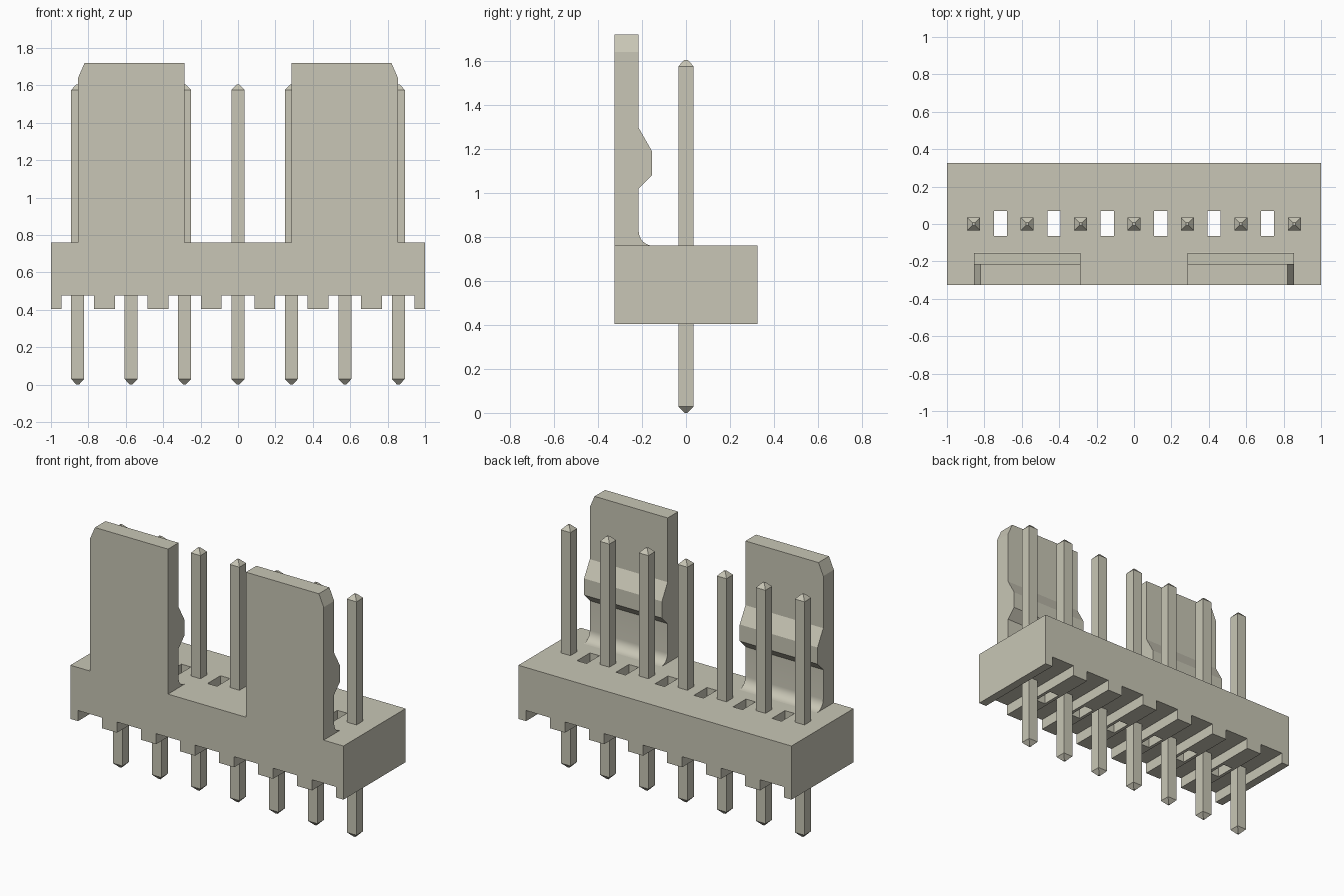
import bpy, bmesh, math
from mathutils import Vector

cube = bpy.data.objects.get("Cube")
if cube:
    bpy.data.objects.remove(cube, do_unlink=True)

ivory = bpy.data.materials.new("ivory plastic")
ivory.use_nodes = True
COLOUR = (0.58, 0.565, 0.465, 1)
ivory.diffuse_color = COLOUR
ivory.node_tree.nodes["Principled BSDF"].inputs["Base Color"].default_value = COLOUR

PITCH = 2 / 7
BODY_BOTTOM, BODY_TOP, RECESS = 0.405, 0.76, 0.475
FRONT, BACK = -0.325, 0.325


def make_object(name, bm):
    bmesh.ops.recalc_face_normals(bm, faces=bm.faces)
    mesh = bpy.data.meshes.new(name)
    bm.to_mesh(mesh)
    bm.free()
    mesh.materials.append(ivory)
    obj = bpy.data.objects.new(name, mesh)
    bpy.context.collection.objects.link(obj)
    return obj


def prism(points, direction):
    """Closed outline of 3D points extruded along a direction."""
    bm = bmesh.new()
    face = bm.faces.new([bm.verts.new(p) for p in points])
    new = bmesh.ops.extrude_face_region(bm, geom=[face])["geom"]
    verts = [v for v in new if isinstance(v, bmesh.types.BMVert)]
    bmesh.ops.translate(bm, verts=verts, vec=direction)
    return bm


def add_box(bm, low, high):
    low, high = Vector(low), Vector(high)
    verts = bmesh.ops.create_cube(bm, size=1)["verts"]
    bmesh.ops.scale(bm, verts=verts, vec=high - low)
    bmesh.ops.translate(bm, verts=verts, vec=(low + high) / 2)


# Housing: block with a recess under every pin
outline = [(-1, BODY_TOP), (-1, BODY_BOTTOM)]
for i in range(-3, 4):
    left, right = i * PITCH - 0.087, i * PITCH + 0.087
    outline += [(left, BODY_BOTTOM), (left, RECESS), (right, RECESS), (right, BODY_BOTTOM)]
outline += [(1, BODY_BOTTOM), (1, BODY_TOP)]
housing = make_object("housing", prism([(x, FRONT, z) for x, z in outline], (0, BACK - FRONT, 0)))

# Slots through the housing between the pins
bm = bmesh.new()
for i in range(6):
    x = (i - 2.5) * PITCH
    add_box(bm, (x - 0.035, -0.065, 0.3), (x + 0.035, 0.07, 0.9))
cutter = make_object("slot_cutter", bm)
cutter.hide_render = True
cut = housing.modifiers.new("slots", "BOOLEAN")
cut.object = cutter
cut.solver = "EXACT"
bpy.context.view_layer.objects.active = housing
bpy.ops.object.modifier_apply(modifier=cut.name)
bpy.data.objects.remove(cutter, do_unlink=True)

# Locking tabs: side profile with a root fillet and a catch ridge
INNER, OUTER, TOP, FACE = 0.285, 0.855, 1.72, -0.215
RADIUS = 0.065
profile = [(FRONT, TOP), (FRONT, BODY_TOP)]
for i in range(9):
    a = math.pi / 2 * i / 8
    profile.append((FACE + RADIUS * (1 - math.sin(a)), BODY_TOP + RADIUS * (1 - math.cos(a))))
profile += [(FACE, 1.02), (-0.155, 1.08), (-0.155, 1.19), (FACE, 1.295), (FACE, TOP)]

for side, name in ((1, "left_locking_tab"), (-1, "right_locking_tab")):
    bm = prism([(side * INNER, y, z) for y, z in profile], (side * (OUTER - INNER), 0, 0))
    # Chamfer on the outer top corner
    cut = bmesh.ops.bisect_plane(bm, geom=bm.verts[:] + bm.edges[:] + bm.faces[:],
                                 plane_co=(side * OUTER, 0, 1.64),
                                 plane_no=(side * 0.08, 0, 0.035), clear_outer=True)
    edges = [e for e in cut["geom_cut"] if isinstance(e, bmesh.types.BMEdge)]
    bmesh.ops.holes_fill(bm, edges=edges)
    tab = make_object(name, bm)
    bpy.ops.object.select_all(action="DESELECT")
    tab.select_set(True)
    bpy.context.view_layer.objects.active = tab
    bpy.ops.object.shade_smooth_by_angle(angle=math.radians(20))

# Pins: square posts with tapered ends
for i in range(7):
    x = (i - 3) * PITCH
    bm = bmesh.new()
    rings = []
    for z, h in ((0, 0.007), (0.03, 0.035), (1.575, 0.035), (1.605, 0.007)):
        rings.append([bm.verts.new((x + sx * h, sy * h, z))
                      for sx, sy in ((-1, -1), (1, -1), (1, 1), (-1, 1))])
    for low, high in zip(rings, rings[1:]):
        for k in range(4):
            n = (k + 1) % 4
            bm.faces.new((low[k], low[n], high[n], high[k]))
    bm.faces.new(rings[0][::-1])
    bm.faces.new(rings[-1])
    make_object(f"pin_{i + 1}", bm)
